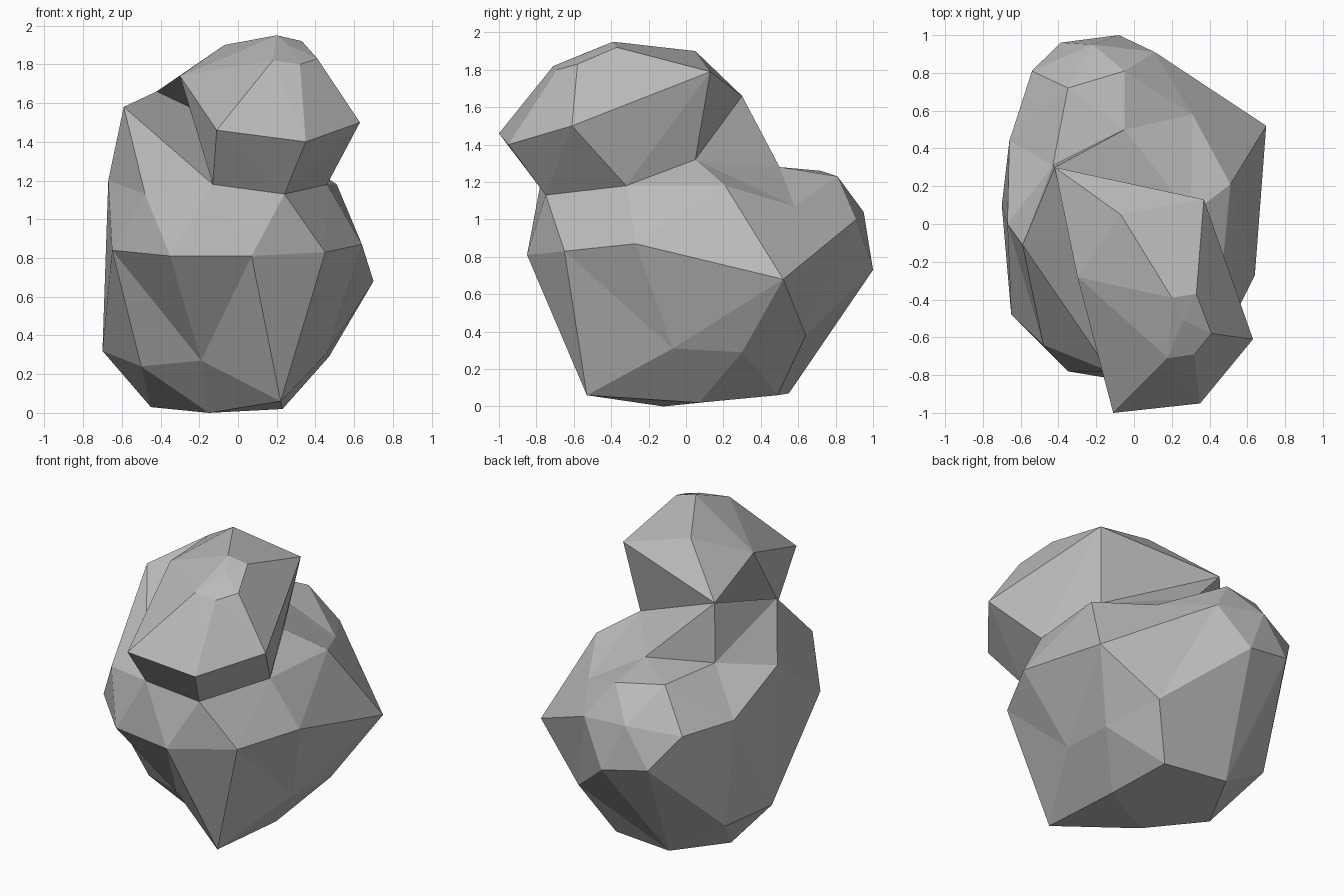
import bpy
import bmesh
from mathutils import Vector

default_cube = bpy.data.objects.get("Cube")
if default_cube:
    bpy.data.objects.remove(default_cube, do_unlink=True)

# Single stone colour
stone = bpy.data.materials.new("stone_grey")
stone.use_nodes = True
grey = (0.5, 0.5, 0.5, 1)
stone.diffuse_color = grey
stone.node_tree.nodes["Principled BSDF"].inputs["Base Color"].default_value = grey


def make_rock(name, corners, centre=None):
    """Wrap flat facets around corner points.

    Without a centre the rock is a plain convex hull. With a centre the facets
    are laid out on a sphere around it first, so hollows between corners stay.
    """
    bm = bmesh.new()
    targets = {}
    for corner in corners:
        point = Vector(corner)
        if centre is None:
            bm.verts.new(point)
        else:
            vert = bm.verts.new((point - centre).normalized())
            targets[vert] = point
    hull = bmesh.ops.convex_hull(bm, input=list(bm.verts))
    if centre is None:
        loose = set(hull["geom_interior"]) | set(hull["geom_unused"])
        loose = [item for item in loose if isinstance(item, bmesh.types.BMVert)]
        bmesh.ops.delete(bm, geom=loose, context="VERTS")
    else:
        for vert, point in targets.items():
            vert.co = point
    bmesh.ops.recalc_face_normals(bm, faces=list(bm.faces))
    for face in bm.faces:
        face.smooth = False

    mesh = bpy.data.meshes.new(name)
    bm.to_mesh(mesh)
    bm.free()
    mesh.materials.append(stone)
    rock = bpy.data.objects.new(name, mesh)
    bpy.context.collection.objects.link(rock)
    return rock


# Corners where the parts meet
back_tip = (-.42, .3, 1.66)
nape = (.3, .05, 1.32)
throat = [(-.13, -.78, 1.18), (.24, -.75, 1.13), (.46, -.32, 1.18)]
head_side = (-.3, -.28, 1.74)
head_back = [(-.07, .05, 1.9), (.37, .13, 1.79)]

# Large lower boulder, in rough rings from the ground up
base_ring = [(-.15, -.12, 0), (.22, -.53, .06), (.23, .07, .02),
             (.17, .49, .06), (-.26, .55, .07), (-.45, .17, .03)]
low_ring = [(-.5, -.22, .24), (-.19, -.37, .27), (.46, -.07, .31), (.47, .3, .29),
            (.34, .64, .38), (-.62, .47, .3), (-.7, .1, .32)]
middle_ring = [(-.65, -.48, .84), (-.35, -.78, .81), (.07, -.85, .81), (.45, -.65, .83),
               (.64, -.27, .87), (.7, .52, .68), (-.08, 1, .73), (-.39, .96, .79)]
shoulder_ring = [(-.48, -.64, 1.13), (-.67, 0, 1.2), (-.66, .44, 1), (-.54, .81, 1),
                 (-.22, .95, 1.04), (.11, .91, 1), (.31, .58, 1.07), (.51, .21, 1.18)]
back_ledge = [(-.35, .72, 1.26), (-.05, .81, 1.23), (-.05, .5, 1.28), (-.43, .31, 1.27)]
side_peak = (-.59, -.11, 1.58)

make_rock("lower_boulder",
          base_ring + low_ring + middle_ring + shoulder_ring + back_ledge
          + throat + [side_peak, back_tip, nape],
          centre=Vector((0, 0, .7)))

# Overhanging upper boulder
brow = [(.63, -.61, 1.5), (.35, -.95, 1.4), (-.11, -1, 1.46)]
crown = [(.2, -.39, 1.95), (.33, -.37, 1.92), (.26, -.51, 1.9),
         (.41, -.58, 1.83), (.32, -.69, 1.8), (.18, -.71, 1.82)]

make_rock("upper_boulder", throat + brow + crown + head_back + [head_side, nape])

# Wedge running from the upper boulder down to the back
make_rock("rear_wedge", head_back + [head_side, nape, back_tip])
